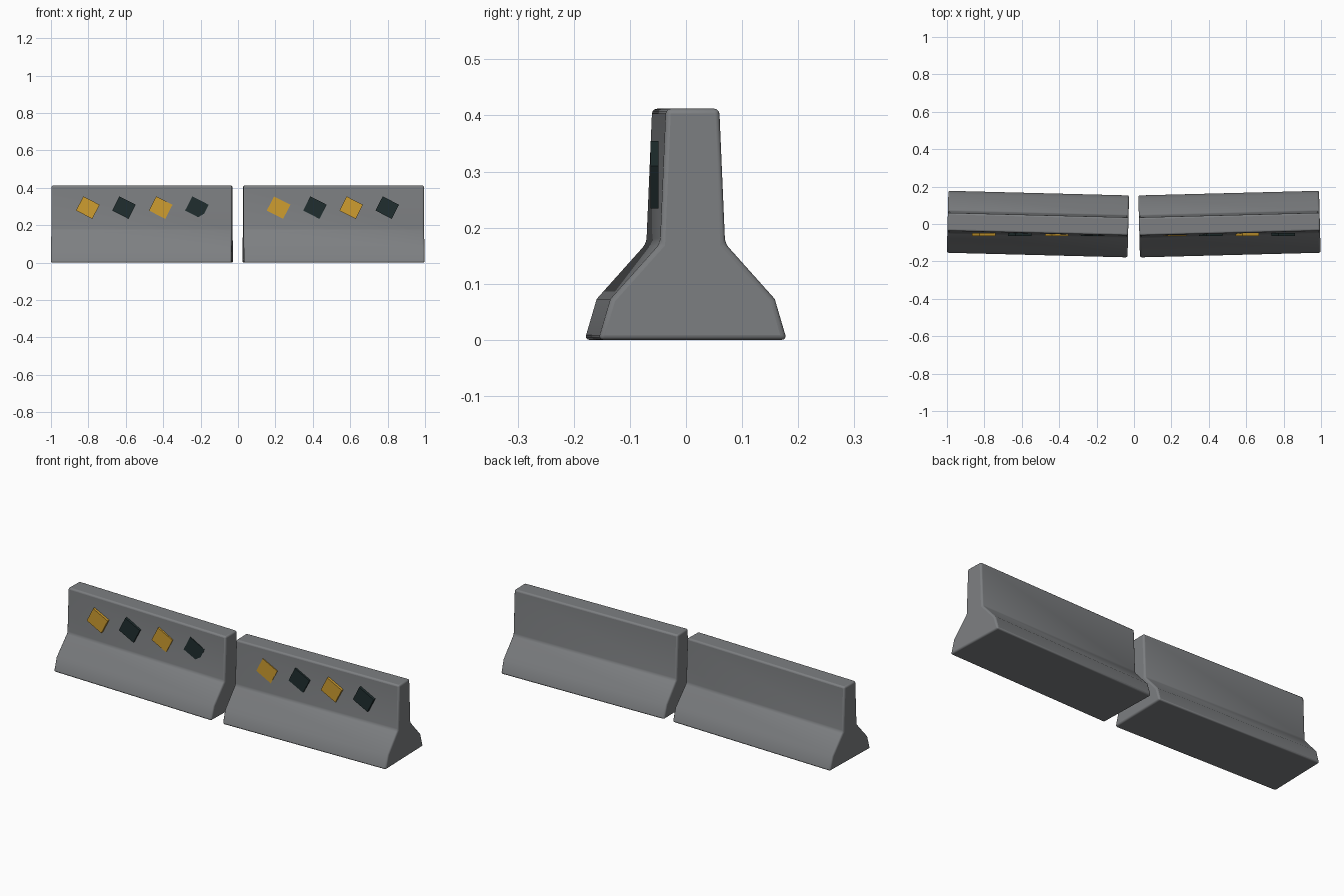
import bpy, bmesh, math
from mathutils import Matrix

if "Cube" in bpy.data.objects:
    bpy.data.objects.remove(bpy.data.objects["Cube"])


def material(name, rgb):
    m = bpy.data.materials.new(name)
    m.diffuse_color = (*rgb, 1)
    m.use_nodes = True
    m.node_tree.nodes["Principled BSDF"].inputs["Base Color"].default_value = m.diffuse_color
    return m


concrete = material("concrete grey", (0.205, 0.213, 0.222))
yellow = material("marker yellow", (0.62, 0.34, 0.03))
dark = material("marker dark", (0.014, 0.027, 0.028))


def extrude(name, pts, axis, start, end, mat):
    """Prism from a 2D outline: (y, z) swept along x, or (x, z) swept along y."""
    bm = bmesh.new()
    place = (lambda p, d: (d, p[0], p[1])) if axis == "x" else (lambda p, d: (p[0], d, p[1]))
    a = [bm.verts.new(place(p, start)) for p in pts]
    b = [bm.verts.new(place(p, end)) for p in pts]
    bm.faces.new(a)
    bm.faces.new(b)
    for i in range(len(pts)):
        j = (i + 1) % len(pts)
        bm.faces.new((a[i], a[j], b[j], b[i]))
    bmesh.ops.recalc_face_normals(bm, faces=bm.faces)
    me = bpy.data.meshes.new(name)
    bm.to_mesh(me)
    bm.free()
    me.materials.append(mat)
    ob = bpy.data.objects.new(name, me)
    bpy.context.collection.objects.link(ob)
    return ob


# Concrete barriers: stepped profile, slightly turned towards each other
half = [(0.168, 0), (0.1465, 0.073), (0.058, 0.172), (0.0477, 0.412)]
profile = half + [(-y, z) for y, z in reversed(half)]
for name, cx, turn in (("left_barrier", -0.5135, -1.47), ("right_barrier", 0.5105, 1.47)):
    ob = extrude(name, profile, "x", -0.4832, 0.4832, concrete)
    ob.location = (cx, -0.0005, 0)
    ob.rotation_euler.z = math.radians(turn)
    bev = ob.modifiers.new("rounded_edges", "BEVEL")
    bev.width = 0.009
    bev.segments = 3
    bev.limit_method = "ANGLE"
    bev.angle_limit = math.radians(30)
    bpy.ops.object.select_all(action="DESELECT")
    ob.select_set(True)
    bpy.context.view_layer.objects.active = ob
    bpy.ops.object.shade_smooth_by_angle(angle=math.radians(40))

# Tilted marker plates, alternating colours, all in one plane
w, h, tilt = 0.049, 0.0425, Matrix.Rotation(math.radians(-27), 2)
for i, cx in enumerate((-0.803, -0.61, -0.413, -0.22, 0.217, 0.411, 0.605, 0.798)):
    pts = []
    for sx, sz in ((-1, -1), (1, -1), (1, 1), (-1, 1)):
        x = sx * w * math.cos(math.radians(27)) + sz * h * math.sin(math.radians(27))
        z = -sx * w * math.sin(math.radians(27)) + sz * h * math.cos(math.radians(27))
        pts.append((cx + x, 0.294 + z))
    extrude(f"marker_plate_{i + 1}", pts, "y", -0.0632, -0.0492, dark if i % 2 else yellow)
